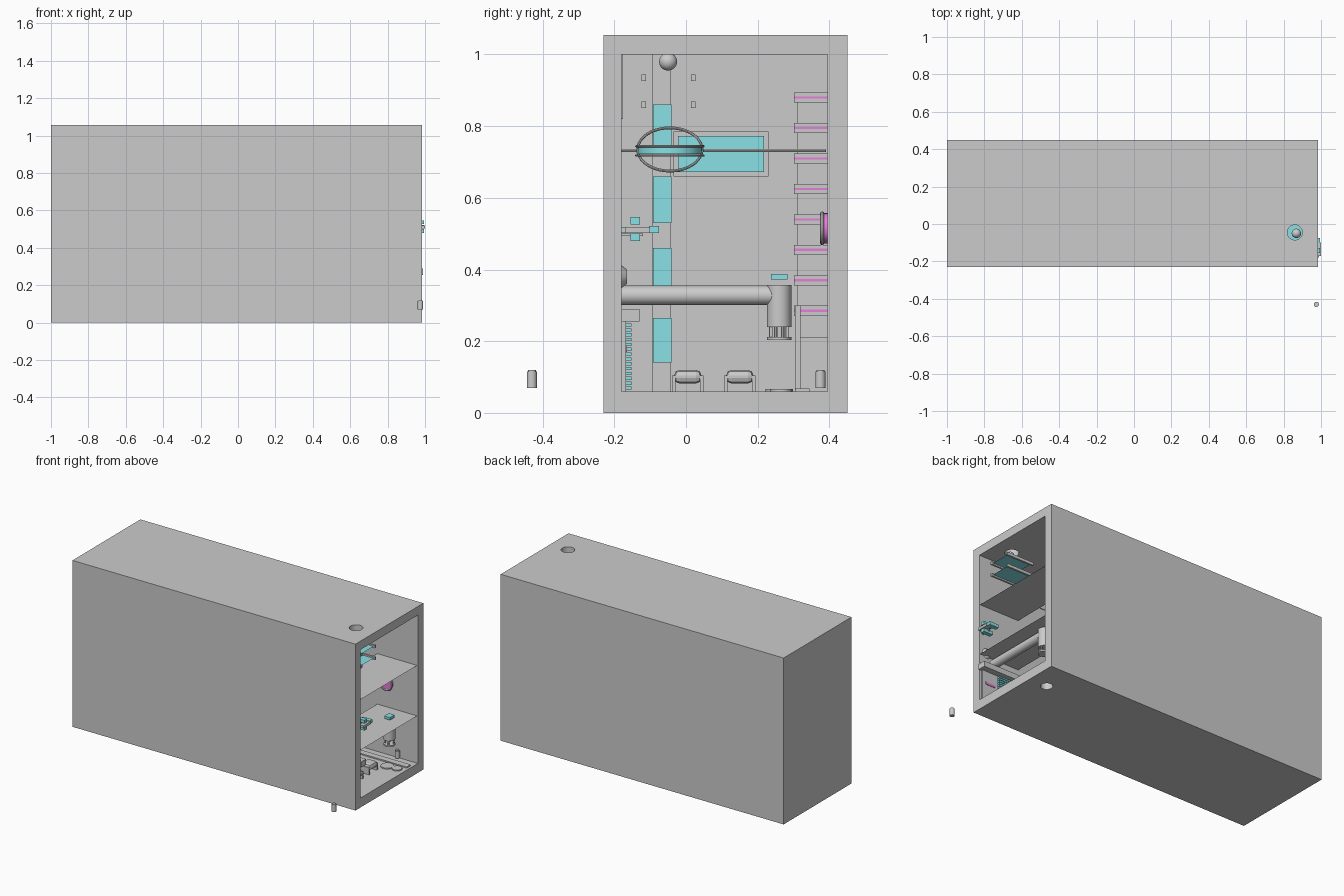
import bpy, math
from mathutils import Vector

if "Cube" in bpy.data.objects:
    bpy.data.objects.remove(bpy.data.objects["Cube"])

def mat(name, c):
    m = bpy.data.materials.new(name)
    m.diffuse_color = (*c, 1)
    m.use_nodes = True
    m.node_tree.nodes["Principled BSDF"].inputs["Base Color"].default_value = m.diffuse_color
    return m
TEAL = mat("teal", (0.25, 0.75, 0.78))
PINK = mat("magenta", (0.8, 0.2, 0.72))

def finish(name, m=None, smooth=False):
    o = bpy.context.object
    o.name = name
    if m:
        o.data.materials.append(m)
    if smooth:
        bpy.ops.object.shade_smooth_by_angle()
    return o

def box(name, x0, x1, y0, y1, z0, z1, m=None):
    bpy.ops.mesh.primitive_cube_add(size=1, location=((x0+x1)/2, (y0+y1)/2, (z0+z1)/2))
    o = finish(name, m)
    o.scale = (x1-x0, y1-y0, z1-z0)
    bpy.ops.object.transform_apply(location=False, rotation=False)
    return o

def rod(name, a, b, r, m=None, n=32, r2=None):
    a, b = Vector(a), Vector(b)
    d = b - a
    bpy.ops.mesh.primitive_cone_add(vertices=n, radius1=r, radius2=r if r2 is None else r2,
        depth=d.length, location=(a+b)/2, rotation=d.to_track_quat('Z', 'Y').to_euler())
    return finish(name, m, True)

def plane(name, x0, x1, y0, y1, z, m=None):
    me = bpy.data.meshes.new(name)
    me.from_pydata([(x0, y0, z), (x1, y0, z), (x1, y1, z), (x0, y1, z)], [], [(0, 1, 2, 3)])
    o = bpy.data.objects.new(name, me)
    bpy.context.collection.objects.link(o)
    if m:
        me.materials.append(m)

def ring(name, loc, R, r, rot=(0, 0, 0), m=None):
    bpy.ops.mesh.primitive_torus_add(location=loc, rotation=rot, major_radius=R, minor_radius=r,
                                     major_segments=40, minor_segments=8)
    return finish(name, m, True)

# hollow shell, open at the right end, with a hole in the roof and one in the floor
shell = box("shell", -1, 0.985, -0.23, 0.45, 0, 1.055)
cutters = [box("cavity_cutter", -0.95, 1.1, -0.18, 0.395, 0.06, 1.0),
           rod("roof_hole_cutter", (0.86, -0.045, 0.9), (0.86, -0.045, 1.2), 0.04),
           rod("floor_hole_cutter", (0.86, 0.26, -0.1), (0.86, 0.26, 0.1), 0.035)]
for c in cutters:
    b = shell.modifiers.new(c.name, 'BOOLEAN')
    b.object, b.operation, b.solver = c, 'DIFFERENCE', 'EXACT'
    bpy.context.view_layer.objects.active = shell
    bpy.ops.object.modifier_apply(modifier=b.name)
for c in cutters:
    bpy.data.objects.remove(c)

# thin shelves near the opening
for i, z in enumerate((0.68, 0.36)):
    plane(f"shelf_{i}", 0.70, 0.98, -0.18, 0.395, z)

# two trays on side rails under the roof hole, with a ball
for i, z in enumerate((0.935, 0.86)):
    plane(f"tray_{i}", 0.77, 0.94, -0.115, 0.02, z, TEAL)
    for y in (-0.118, 0.02):
        box("tray_rail", 0.76, 0.95, y-0.006, y+0.006, z-0.009, z+0.009)
bpy.ops.mesh.primitive_uv_sphere_add(segments=32, ring_count=16, radius=0.025, location=(0.868, -0.05, 0.98))
finish("ball", None, True)

# horizontal pipe with downward head
rod("pipe", (0.88, -0.18, 0.328), (0.88, 0.25, 0.328), 0.027)
rod("pipe_head", (0.88, 0.26, 0.24), (0.88, 0.26, 0.357), 0.034)
for k in range(4):
    a = k*math.pi/2 + 0.4
    rod("head_prong", (0.88+0.025*math.cos(a), 0.26+0.025*math.sin(a), 0.21),
        (0.88+0.025*math.cos(a), 0.26+0.025*math.sin(a), 0.25), 0.005, None, 12)
rod("head_plate", (0.88, 0.26, 0.203), (0.88, 0.26, 0.212), 0.034)
box("head_light", 0.86, 0.90, 0.237, 0.283, 0.372, 0.388, TEAL)

# floor discs
rod("drain_disc", (0.865, 0.26, 0.06), (0.865, 0.26, 0.067), 0.038)
rod("floor_disc", (0.93, 0.265, 0.06), (0.93, 0.265, 0.067), 0.03)

# two seats
for i, y in enumerate((0.005, 0.15)):
    o = box(f"seat_{i}", 0.78, 0.85, y-0.038, y+0.038, 0.082, 0.12)
    bv = o.modifiers.new("bevel", 'BEVEL')
    bv.width, bv.segments = 0.015, 2
    for s in (-1, 1):
        ys = y + s*0.039
        box("seat_arm", 0.785, 0.845, ys-0.005, ys+0.005, 0.06, 0.105)

# cups, one inside and one outside
for n, x, y in (("inner_cup", 0.855, 0.375), ("outer_cup", 0.975, -0.43)):
    rod(n, (x, y, 0.07), (x, y, 0.115), 0.014)
    rod(n + "_lid", (x, y, 0.115), (x, y, 0.119), 0.011)

# round plate on the rear wall
rod("wall_plate", (0.77, 0.395, 0.515), (0.77, 0.378, 0.515), 0.042, PINK)
ring("wall_plate_rim", (0.77, 0.38, 0.515), 0.041, 0.006, (math.pi/2, 0, 0))

# cabinet with fins on the front wall
box("cabinet_top", 0.70, 0.99, -0.18, -0.13, 0.255, 0.29)
for k in range(14):
    box("cabinet_fin", 0.72, 0.86, -0.176, -0.152, 0.065+k*0.0135, 0.074+k*0.0135, TEAL)
box("cabinet_back", 0.72, 0.97, -0.18, -0.168, 0.06, 0.255)
box("cabinet_stripe", 0.88, 0.95, -0.168, -0.165, 0.17, 0.185, PINK)
rod("wall_dome", (0.93, -0.18, 0.38), (0.93, -0.165, 0.38), 0.032, None, 32, 0.02)
box("wall_panel", 0.4, 0.66, -0.18, -0.176, 0.82, 1.0)

# small wall tap cluster at the opening
for y1, z, t, m in ((-0.14, 0.508, 0.006, None), (-0.10, 0.512, 0.006, TEAL), (-0.12, 0.497, 0.004, None)):
    box("tap_arm", 0.955, 0.965, -0.18, y1, z-t, z+t, m)
for y, z in ((-0.14, 0.536), (-0.14, 0.49), (-0.088, 0.512)):
    box("tap_block", 0.93, 0.995, y-0.015, y+0.012, z-0.01, z+0.01, TEAL)
box("tap_tip", 0.97, 1.0, -0.17, -0.10, 0.502, 0.518)

# column with teal sections deep inside
box("column", -0.3, -0.25, -0.095, -0.043, 0.06, 1.0)
for z0, z1 in ((0.14, 0.265), (0.335, 0.46), (0.53, 0.66), (0.735, 0.86)):
    box("column_section", -0.31, -0.24, -0.092, -0.04, z0, z1, TEAL)

# stack of drawers on the rear wall
box("drawer_back", -0.3, -0.05, 0.31, 0.395, 0.21, 0.87)
for k in range(8):
    z = 0.285 + k*0.085
    box("drawer", -0.3, -0.03, 0.302, 0.395, z-0.014, z+0.014)
    box("drawer_stripe", -0.04, -0.026, 0.302, 0.395, z-0.003, z+0.003, PINK)
box("low_post", 0.0, 0.03, 0.304, 0.32, 0.065, 0.3)
box("floor_track", 0.0, 0.97, 0.305, 0.345, 0.06, 0.068)

# ringed disc on a cross bar
rod("cross_bar", (0.2, -0.18, 0.732), (0.2, 0.39, 0.732), 0.004, None, 12)
rod("hung_disc", (0.25, -0.045, 0.722), (0.25, -0.045, 0.74), 0.09, TEAL)
for z in (0.718, 0.744):
    ring("disc_rim", (0.25, -0.045, z), 0.094, 0.003)
ring("tilted_ring", (0.25, -0.045, 0.735), 0.09, 0.004, (0, math.radians(42), 0))

# framed panel on the end wall
box("panel_frame", -0.95, -0.93, -0.035, 0.23, 0.66, 0.785)
box("panel_screen", -0.94, -0.925, -0.022, 0.218, 0.672, 0.773, TEAL)
